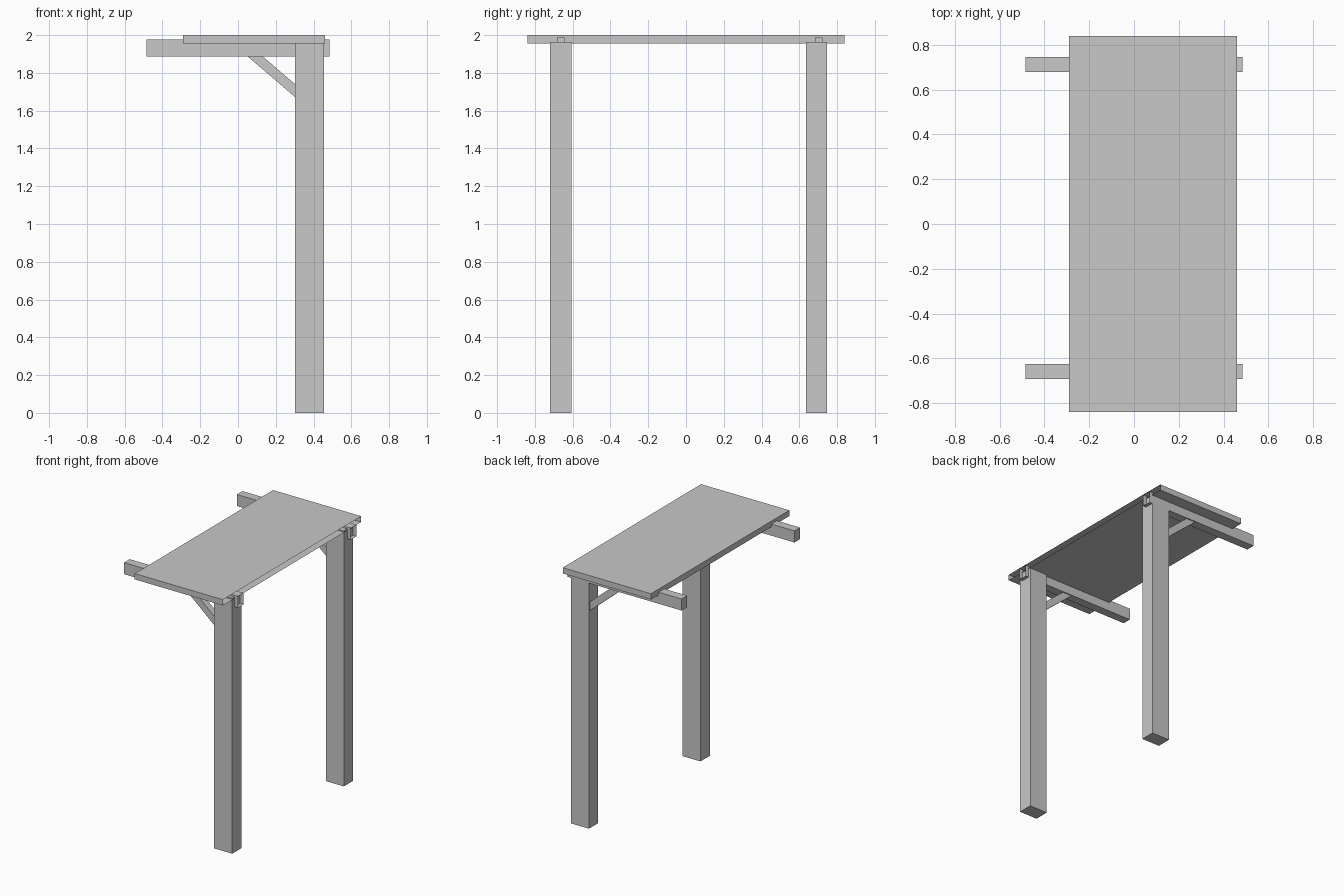
import bpy
import bmesh
from mathutils import Vector

cube = bpy.data.objects.get("Cube")
if cube:
    bpy.data.objects.remove(cube, do_unlink=True)

grey = bpy.data.materials.new("plain_grey")
grey.use_nodes = True
tone = (0.58, 0.58, 0.58, 1)
grey.diffuse_color = tone
grey.node_tree.nodes["Principled BSDF"].inputs["Base Color"].default_value = tone


def finish(name, bm):
    mesh = bpy.data.meshes.new(name)
    bm.to_mesh(mesh)
    bm.free()
    mesh.materials.append(grey)
    obj = bpy.data.objects.new(name, mesh)
    bpy.context.collection.objects.link(obj)
    return obj


def box(name, x, y, z, open_end=False):
    """Box from (min, max) ranges; open_end leaves the +x side off."""
    bm = bmesh.new()
    bmesh.ops.create_cube(bm, size=1)
    for v in bm.verts:
        v.co = Vector([r[0] if c < 0 else r[1] for c, r in zip(v.co, (x, y, z))])
    bm.normal_update()
    if open_end:
        ends = [f for f in bm.faces if f.normal.x > 0.9]
        bmesh.ops.delete(bm, geom=ends, context='FACES')
    return finish(name, bm)


def prism(name, profile, y):
    """Extrude an x-z profile along y."""
    bm = bmesh.new()
    face = bm.faces.new([bm.verts.new((px, y[0], pz)) for px, pz in profile])
    out = bmesh.ops.extrude_face_region(bm, geom=[face])
    moved = [g for g in out["geom"] if isinstance(g, bmesh.types.BMVert)]
    bmesh.ops.translate(bm, vec=(0, y[1] - y[0], 0), verts=moved)
    bmesh.ops.recalc_face_normals(bm, faces=bm.faces)
    return finish(name, bm)


# Roof panel, a hollow slab left open along its +x edge
box("roof_panel", (-0.29, 0.46), (-0.84, 0.84), (1.955, 2.0), open_end=True)

# Each frame: post, peg on its top, hollow cross beam and diagonal brace
brace_profile = [(0.05, 1.888), (0.13, 1.888), (0.302, 1.74), (0.302, 1.672)]
frames = {
    "front": dict(post=(-0.72, -0.607), peg=(-0.682, -0.642),
                  beam=(-0.692, -0.624), brace=(-0.683, -0.633)),
    "back": dict(post=(0.635, 0.747), peg=(0.683, 0.723),
                 beam=(0.678, 0.746), brace=(0.687, 0.737)),
}
for side, y in frames.items():
    box(side + "_post", (0.302, 0.455), y["post"], (0, 1.963))
    box(side + "_peg", (0.34, 0.42), y["peg"], (1.95, 1.987))
    box(side + "_beam", (-0.485, 0.484), y["beam"], (1.887, 1.976), open_end=True)
    prism(side + "_brace", brace_profile, y["brace"])
